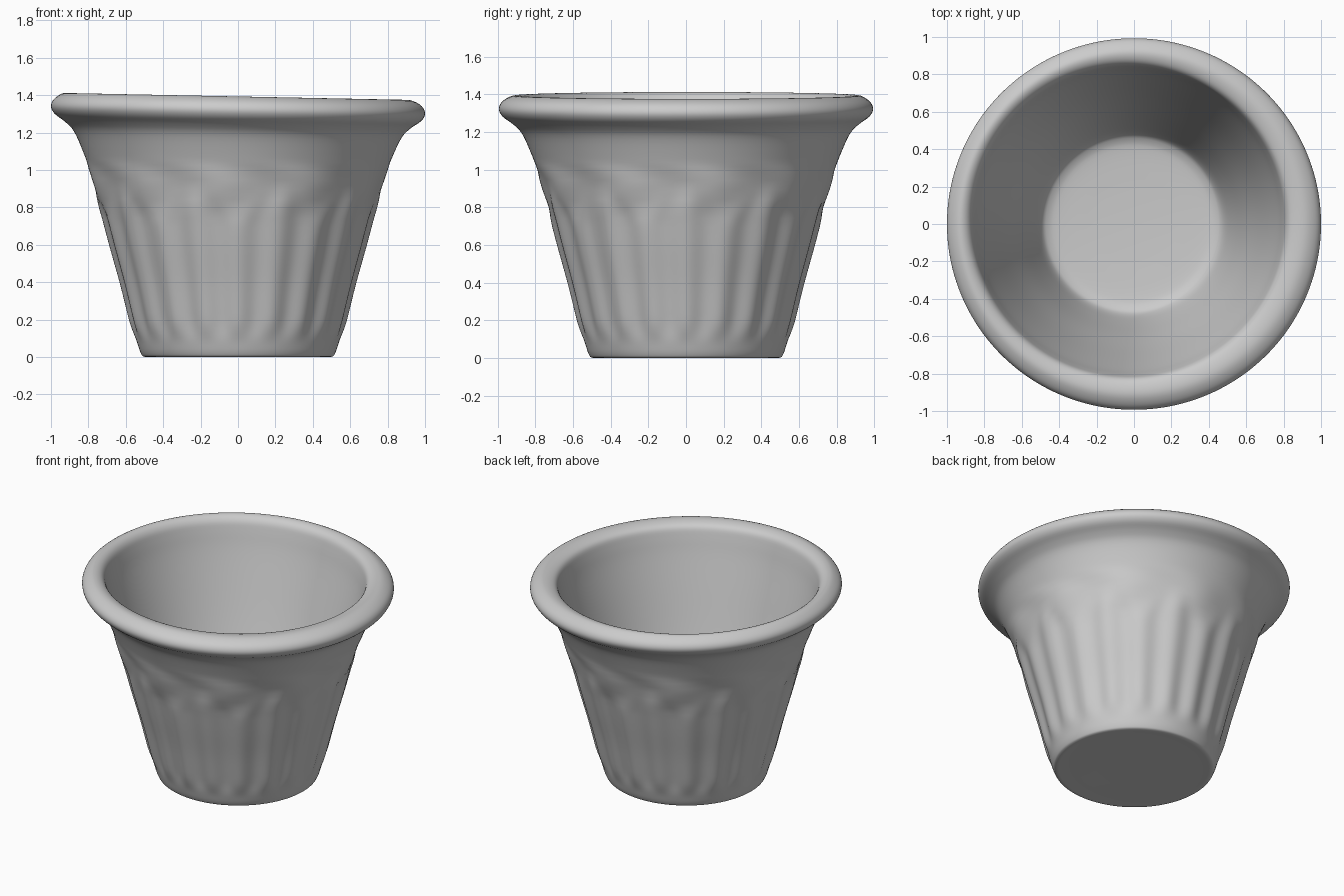
import bpy, bmesh, math
from mathutils import Vector

if "Cube" in bpy.data.objects:
    bpy.data.objects.remove(bpy.data.objects["Cube"])

SEG = 240
FLUTES = 20

# Half profile (radius, height): underside, outer wall, rim, inner wall, floor
OUTER = [(0.25, 0.012), (0.44, 0.01), (0.50, 0.01), (0.52, 0.03), (0.54, 0.09), (0.572, 0.2),
         (0.622, 0.4), (0.678, 0.6), (0.732, 0.8), (0.793, 1.0), (0.83, 1.1), (0.877, 1.2),
         (0.925, 1.25)]
RIM = [(0.98, 1.29), (1.0, 1.33), (0.982, 1.37), (0.93, 1.40), (0.88, 1.396), (0.845, 1.37)]
INNER = [(0.826, 1.31), (0.80, 1.2), (0.745, 1.0), (0.675, 0.75), (0.60, 0.5), (0.535, 0.28),
         (0.49, 0.15), (0.45, 0.11), (0.38, 0.095), (0.2, 0.085)]


def smooth_path(pts, steps):
    """Catmull-Rom curve through the points, tagged with its position along the list."""
    p = [Vector(q) for q in pts]
    p = [2 * p[0] - p[1]] + p + [2 * p[-1] - p[-2]]
    out = []
    for i in range(1, len(p) - 2):
        a, b, c, d = p[i - 1:i + 3]
        for k in range(steps):
            t = k / steps
            v = 0.5 * (2 * b + (c - a) * t + (2 * a - 5 * b + 4 * c - d) * t * t
                       + (3 * b - a - 3 * c + d) * t ** 3)
            out.append((v.x, v.y, i - 1 + t))
    out.append((*pts[-1], len(pts) - 1))
    return out


def step(a, b, x):
    t = min(1, max(0, (x - a) / (b - a)))
    return t * t * (3 - 2 * t)


def relief(ang, z):
    """Shallow fluting with arched tops, and a soft leafy band above it."""
    wave = math.cos(FLUTES * ang)
    arch_top = 0.86 + 0.05 * math.cos(FLUTES / 2 * ang)
    flute = step(0.08, 0.2, z) * (1 - step(arch_top - 0.1, arch_top, z))
    band = step(0.78, 0.88, z) * (1 - step(0.95, 1.06, z))
    leaf = math.cos(FLUTES / 2 * ang + 2 * math.sin(12 * z))
    return 0.009 * wave * flute + 0.008 * leaf * band


def point(r, z, tag, ang):
    inner = tag > len(OUTER) + 3
    if tag < len(OUTER) and z > 0.05:
        r += relief(ang, z)
    # The opening sits slightly off centre
    s = step(len(OUTER) + 2, len(OUTER) + 5, tag) * (0.3 + 0.7 * step(0.2, 1.3, z))
    x = r * math.cos(ang) - 0.03 * s
    y = r * math.sin(ang) * 0.993 + (0.015 * s if z > 0.6 else 0.015 * s * step(0, 0.6, z))
    # The rim leans down toward +x
    return x, y, z - 0.02 * x * step(0.7, 1.35, z)


# Pot body
bm = bmesh.new()
rings = []
for r, z, tag in smooth_path(OUTER + RIM + INNER, 4):
    rings.append([bm.verts.new(point(r, z, tag, 2 * math.pi * i / SEG)) for i in range(SEG)])
for a, b in zip(rings, rings[1:]):
    for i in range(SEG):
        j = (i + 1) % SEG
        bm.faces.new((a[i], a[j], b[j], b[i]))

# Underside and inner floor caps
for ring, z in ((rings[0], 0.015), (rings[-1], 0.083)):
    c = bm.verts.new((0, 0, z))
    for i in range(SEG):
        bm.faces.new((c, ring[i], ring[(i + 1) % SEG]))
bmesh.ops.recalc_face_normals(bm, faces=bm.faces)

# Stand on the ground
low = min(v.co.z for v in bm.verts)
for v in bm.verts:
    v.co.z -= low
for f in bm.faces:
    f.smooth = True
mesh = bpy.data.meshes.new("flower_pot")
bm.to_mesh(mesh)
bm.free()
pot = bpy.data.objects.new("flower_pot", mesh)
bpy.context.collection.objects.link(pot)
